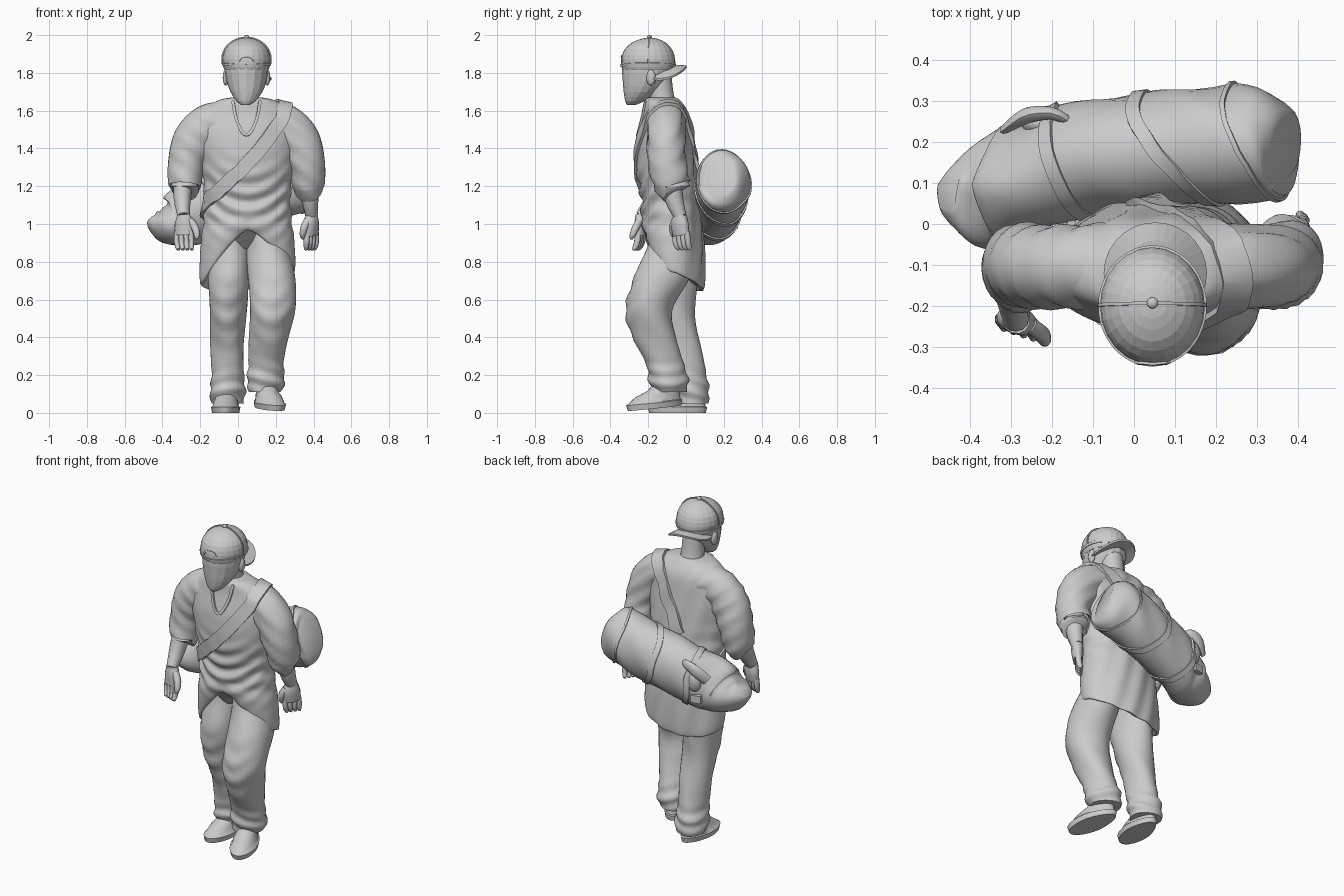
import bpy, bmesh
from math import sin, cos, pi, exp
from mathutils import Vector as V, Matrix
from mathutils.bvhtree import BVHTree

if "Cube" in bpy.data.objects:
    bpy.data.objects.remove(bpy.data.objects["Cube"])


def spline(pts, steps, closed=False):
    """Catmull-Rom through tuples of any length."""
    n, out = len(pts), []
    for i in range(n if closed else n - 1):
        ids = [(i + k) % n if closed else min(max(i + k, 0), n - 1) for k in (-1, 0, 1, 2)]
        a, b, c, d = [pts[j] for j in ids]
        for s in range(steps):
            t = s / steps
            out.append([.5 * (2*q + (r-p)*t + (2*p-5*q+4*r-s2)*t*t + (3*q-p-3*r+s2)*t**3)
                        for p, q, r, s2 in zip(a, b, c, d)])
    if not closed:
        out.append(list(pts[-1]))
    return out


def make(name, verts, faces):
    me = bpy.data.meshes.new(name)
    me.from_pydata(verts, [], faces)
    bm = bmesh.new()
    bm.from_mesh(me)
    bmesh.ops.recalc_face_normals(bm, faces=bm.faces)
    bm.to_mesh(me)
    bm.free()
    ob = bpy.data.objects.new(name, me)
    bpy.context.collection.objects.link(ob)
    return ob


def loft(name, pts, n=20, steps=3, ref=None, f=None):
    """Rings (x, y, z, a, b): horizontal, or following the path when ref is given."""
    P = spline(pts, steps)
    verts, faces = [], []
    for i, (x, y, z, a, b) in enumerate(P):
        u, w = V((1, 0, 0)), V((0, 1, 0))
        if ref is not None:
            t = (V(P[min(i+1, len(P)-1)][:3]) - V(P[max(i-1, 0)][:3])).normalized()
            r = V(ref)
            u = (r - t * r.dot(t)).normalized()
            w = t.cross(u)
        for k in range(n):
            th = 2 * pi * k / n
            v = V((x, y, z)) + u * (a * cos(th)) + w * (b * sin(th))
            verts.append(f(v, th) if f else v)
    for i in range(len(P) - 1):
        for k in range(n):
            m = (k + 1) % n
            faces.append((i*n + k, i*n + m, (i+1)*n + m, (i+1)*n + k))
    faces += [tuple(range(n)), tuple(range((len(P)-1)*n, len(P)*n))]
    return make(name, verts, faces)


def ribbon(name, pts, target, width, thick=.012, steps=5, closed=False):
    """Flat band laid on the surface of the target objects."""
    vs, fs = [], []
    for o in target:
        k = len(vs)
        vs += [v.co.copy() for v in o.data.vertices]
        fs += [[k + i for i in p.vertices] for p in o.data.polygons]
    tree = BVHTree.FromPolygons(vs, fs)
    hits = [tree.find_nearest(V(p))[:2] for p in spline(pts, steps, closed)]
    n = len(hits)
    at = (lambda i: hits[i % n]) if closed else (lambda i: hits[min(max(i, 0), n - 1)])
    verts, faces = [], []
    for i in range(n):
        p = (at(i-1)[0] + at(i)[0] * 2 + at(i+1)[0]) / 4
        t = (at(i+1)[0] - at(i-1)[0]).normalized()
        nm = sum((at(i+k)[1] for k in (-2, -1, 0, 1, 2)), V())
        nm = (nm - t * nm.dot(t)).normalized()
        s = t.cross(nm) * width / 2
        verts += [p - s - nm*thick, p + s - nm*thick, p + s + nm*thick, p - s + nm*thick]
    for i in range(n if closed else n - 1):
        j = (i + 1) % n
        faces += [(i*4 + k, i*4 + (k+1) % 4, j*4 + (k+1) % 4, j*4 + k) for k in range(4)]
    if not closed:
        faces += [(0, 1, 2, 3), tuple(range(n*4 - 4, n*4))]
    return make(name, verts, faces)


def solid(name, op, loc, scale, yaw=0, **kw):
    bm = bmesh.new()
    op(bm, matrix=Matrix.LocRotScale(V(loc), Matrix.Rotation(yaw, 3, 'Z').to_quaternion(), V(scale)), **kw)
    me = bpy.data.meshes.new(name)
    bm.to_mesh(me)
    bm.free()
    bpy.context.collection.objects.link(bpy.data.objects.new(name, me))


def ball(name, loc, scale):
    solid(name, bmesh.ops.create_uvsphere, loc, scale, u_segments=12, v_segments=8, radius=1)


C = .045  # body centre line

# Shirt body: U-shaped swags in front, hem arched up at the front centre
def drape(v, th):
    front, back = max(0, -sin(th)), max(0, sin(th))
    dx = v.x - .05
    if v.z < 1.1:
        hem = .72 + .03 * cos(th) - .06 * back + (.25 * (1 - abs(cos(th))**1.4) if front else 0)
        v.z = 1.1 - (1.1 - v.z) * (1.1 - hem) / .4
    amt = exp(-((v.z - 1.12) / .16) ** 2)
    v.y -= .011 * sin((v.z - 2.6 * dx * dx) * 2 * pi / .095) * amt * front ** .5
    v.y += .005 * sin(v.x * 50 + v.z * 14) * back
    v.x += .006 * sin(v.z * 55) * cos(th) * amt
    return v

shirt = loft("shirt_body", [
    (C, -.13, 1.67, .08, .07), (C, -.125, 1.65, .16, .095), (C, -.108, 1.58, .25, .12),
    (C, -.112, 1.45, .265, .145), (.05, -.105, 1.3, .243, .158), (.05, -.087, 1.15, .228, .153),
    (.05, -.075, 1.0, .235, .16), (.05, -.07, .86, .25, .168), (.05, -.06, .70, .25, .155),
    (.05, -.06, .72, .21, .12)], n=96, steps=14, f=drape)

# Sleeves, mirrored about the body centre line
def crease(v, th):
    v.y += .006 * sin(v.z * 60 + v.x * 45)
    return v

sleeves = []
for s, side in ((-1, "right"), (1, "left")):
    path = [(.105, -.1, 1.55, .10, .10), (.2, -.105, 1.525, .11, .10), (.275, -.105, 1.44, .115, .1),
            (.318, -.1, 1.32, .098, .1), (.328, -.095 + s*.025, 1.2, .085, .095),
            (.328, -.095 + s*.025, 1.22, .06, .07)]
    sleeves.append(loft(side + "_sleeve", [(C + s*x, y, z, a, b) for x, y, z, a, b in path],
                        n=28, steps=5, ref=(1, 0, .3*s), f=crease))

# Forearms and hands with curled fingers
def arm(side, path, w, curl):
    loft(side + "_forearm", path, n=12, ref=(1, 0, 0))
    b, w, c, dn = V(path[-1][:3]), V(w).normalized(), V(curl), V((0, 0, -1))
    at = lambda d, k, q, r1, r2: (*(b + dn*d + w*k*1.15 + c*q), r1*1.15, r2*1.15)
    loft(side + "_palm", [at(-.01, 0, 0, .03, .028), at(.04, .003, 0, .046, .03),
                          at(.10, 0, .15, .044, .024)], n=12, ref=w)
    for i in range(4):
        k = (i - 1.5) * .022
        loft(f"{side}_finger_{i}", [at(.08, k, .15, .013, .015), at(.13, k*1.1, .25, .013, .015),
             at(.16, k, .5, .012, .013), at(.175, k, .85, .008, .008)], n=8, ref=w)
    loft(side + "_thumb", [at(.02, .03, 0, .018, .018), at(.06, .053, .3, .018, .018),
         at(.10, .058, .7, .014, .014), at(.118, .05, .9, .007, .007)], n=8, ref=w)

arm("right", [(-.285, -.12, 1.28, .055, .055), (-.295, -.165, 1.14, .046, .05),
              (-.288, -.235, 1.04, .032, .034)], (.9, -.3, 0), (.01, -.04, 0))
arm("left", [(.375, -.075, 1.28, .055, .055), (.38, -.065, 1.14, .046, .05),
             (.39, -.03, 1.04, .032, .034)], (-.6, -.8, 0), (-.01, .03, 0))

# Trouser legs with knee swags and crumpled cuffs
def leg(name, rings, foot_z):
    cx, knee = rings[3][0], rings[3][2]
    def fold(v, th):
        k = max(0, -sin(th)) * exp(-((v.z - knee) / .16) ** 2)
        v.y -= .007 * k * sin((v.z - 8 * (v.x - cx) ** 2) * 55)
        c = exp(-((v.z - foot_z - .07) / .09) ** 2) * .006 * sin(v.z * 80 + 2.5 * sin(th + cx * 9))
        return v + V((cos(th), sin(th), 0)) * (c + .004 * sin(3*th + v.z * 14))
    loft(name, rings, n=32, steps=7, f=fold)

leg("right_trouser_leg", [(-.03, -.06, 1.02, .11, .11), (-.045, -.06, .88, .115, .12),
    (-.05, -.085, .7, .107, .14), (-.055, -.07, .52, .097, .12), (-.055, -.02, .35, .088, .1),
    (-.055, .01, .2, .085, .095), (-.058, .022, .12, .094, .1), (-.058, .03, .05, .085, .09)], .05)
leg("left_trouser_leg", [(.13, -.06, 1.02, .11, .11), (.155, -.07, .88, .12, .13),
    (.18, -.13, .72, .125, .148), (.18, -.195, .55, .12, .125), (.165, -.165, .4, .105, .115),
    (.15, -.115, .26, .093, .1), (.145, -.095, .17, .1, .105), (.14, -.09, .11, .085, .09)], .1)

# Shoes: flat sole, rounded upper
def shoe(name, loc, yaw, pitch):
    ob = loft(name, [(0, 0, 0, .072, .15), (0, 0, .03, .078, .157), (0, 0, .034, .07, .148),
                     (0, .02, .065, .064, .125), (0, .055, .095, .055, .085), (0, .075, .14, .045, .055)],
              n=24, steps=1)
    for v in ob.data.vertices:  # wider toe, narrower heel
        v.co.x *= 1 - max(0, v.co.y) * 1.2
    ob.data.transform(Matrix.Translation(loc) @ Matrix.Rotation(yaw, 4, 'Z') @ Matrix.Rotation(pitch, 4, 'X'))

shoe("right_shoe", (-.065, -.045, 0), -.05, 0)
shoe("left_shoe", (.165, -.165, .025), .32, .1)

# Head, neck, ears
loft("neck", [(C, -.11, 1.6, .085, .075), (C, -.13, 1.68, .066, .066), (C, -.155, 1.82, .068, .075)], n=16)
loft("head", [(.04, -.29, 1.63, .022, .022), (.042, -.272, 1.65, .05, .05), (C, -.24, 1.70, .085, .09),
              (C, -.215, 1.76, .106, .12), (C, -.2, 1.83, .116, .138), (C, -.2, 1.9, .1, .12)], n=16, steps=2)
for s, side in ((-1, "right"), (1, "left")):
    ball(side + "_ear", (C + s*.11, -.185, 1.775), (.016, .025, .042))

# Cap worn backwards
cap = loft("cap_crown", [(C, -.2, 1.815, .115, .135), (C, -.2, 1.83, .122, .141), (C, -.2, 1.87, .128, .143),
                         (C, -.2, 1.92, .117, .128), (C, -.197, 1.96, .082, .09), (C, -.193, 1.982, .035, .038),
                         (C, -.193, 1.985, .005, .005)], n=24, steps=2)
ribbon("cap_band", [(C + .2*cos(k*pi/8), -.2 + .2*sin(k*pi/8), 1.832) for k in range(16)], [cap], .014, .006, 3, True)
ribbon("cap_seam", [(C + .18*cos(k*pi/8), -.193, 1.84 + .17*sin(k*pi/8)) for k in range(9)], [cap], .008, .006, 5)
ribbon("cap_opening", [(C + .05*cos(k*pi/6), -.36, 1.862 + .03*sin(k*pi/6)) for k in range(7)], [cap], .01, .006, 4)
ball("cap_button", (C, -.193, 1.989), (.014, .014, .011))

def bend(v, th):
    v.z += .12 * (v.y + .12) - 2.4 * (v.x - .05) ** 2 - .1 * (v.x - .05)
    return v
loft("cap_brim", [(.052, -.12, 1.81, .01, .01), (.052, -.12, 1.81, .08, .08), (.052, -.12, 1.812, .124, .122),
                  (.052, -.12, 1.824, .126, .124), (.052, -.12, 1.832, .08, .08), (.052, -.12, 1.834, .01, .01)],
     n=28, steps=1, f=bend)

# Duffel bag slung across the back, both ends slanted, lower end folded flat
def sag(v, th):
    v.x -= min(1, max(0, (v.x - .2) / .12)) * (v.y - .17) * .3
    v.x += min(1, max(0, (-.2 - v.x) / .15)) * max(0, v.y - .09) * .55
    return v + V((0, .004 * sin(v.x * 30 + 3 * th), .004 * sin(v.x * 22 + 2 * th)))
bag = loft("duffel_bag", [(.375, .185, 1.25, .085, .105), (.355, .192, 1.243, .128, .152),
    (.3, .197, 1.225, .142, .168), (.16, .19, 1.182, .143, .17), (-.03, .172, 1.125, .14, .17),
    (-.2, .143, 1.07, .14, .168), (-.3, .112, 1.035, .142, .155), (-.37, .09, 1.005, .152, .12),
    (-.43, .082, 1.02, .11, .07), (-.455, .08, 1.04, .05, .035)], n=32, steps=4, ref=(0, 1, 0), f=sag)

axis = V((.6, .09, .18)).normalized()
side = V((-axis.y, axis.x, 0)).normalized()
up = axis.cross(side)
def band(name, c, width, lean=0):
    pts = [tuple(V(c) + side*.2*cos(k*pi/8) + up*.23*sin(k*pi/8) - axis*lean*cos(k*pi/8)) for k in range(16)]
    ribbon(name, pts, [bag], width, .008, 3, True)
band("bag_band_upper", (.1, .185, 1.165), .035, .07)
band("bag_band_lower", (-.16, .15, 1.08), .035, .04)
band("bag_end_piping", (.3, .197, 1.225), .012, .04)

# Carry handle knot, pouch and buckle
loft("bag_handle", [(-.16, .25, 1.19, .02, .012), (-.2, .27, 1.2, .03, .016), (-.26, .265, 1.17, .035, .02),
                    (-.31, .235, 1.12, .03, .012)], n=10, ref=(0, 0, 1))
ball("bag_pouch", (-.22, .245, 1.1), (.055, .035, .07))
solid("bag_buckle", bmesh.ops.create_cube, (-.25, .25, 1.0), (.06, .04, .045), .2, size=1)

# Shoulder strap over the chest and down the back, neckline trim
ribbon("shoulder_strap", [(-.2, .04, 1.06), (-.21, -.1, 1.1), (-.11, -.25, 1.18), (.02, -.29, 1.29), (.14, -.28, 1.42),
    (.23, -.24, 1.55), (.26, -.14, 1.68), (.22, 0, 1.65), (.14, .07, 1.5), (.06, .09, 1.37), (0, .1, 1.25)],
    [shirt] + sleeves, .075, .013, 6)
ribbon("neckline", [(-.03, -.22, 1.66), (-.015, -.27, 1.57), (.025, -.3, 1.49), (.065, -.3, 1.49),
                    (.105, -.27, 1.57), (.12, -.22, 1.66)], [shirt], .016, .01, 4)

# Smooth cloth and skin, keep cap and head faceted
for o in bpy.data.objects:
    o.select_set(not o.name.startswith(("cap", "head", "bag_buckle")))
bpy.context.view_layer.objects.active = shirt
bpy.ops.object.shade_smooth_by_angle(angle=.9)
